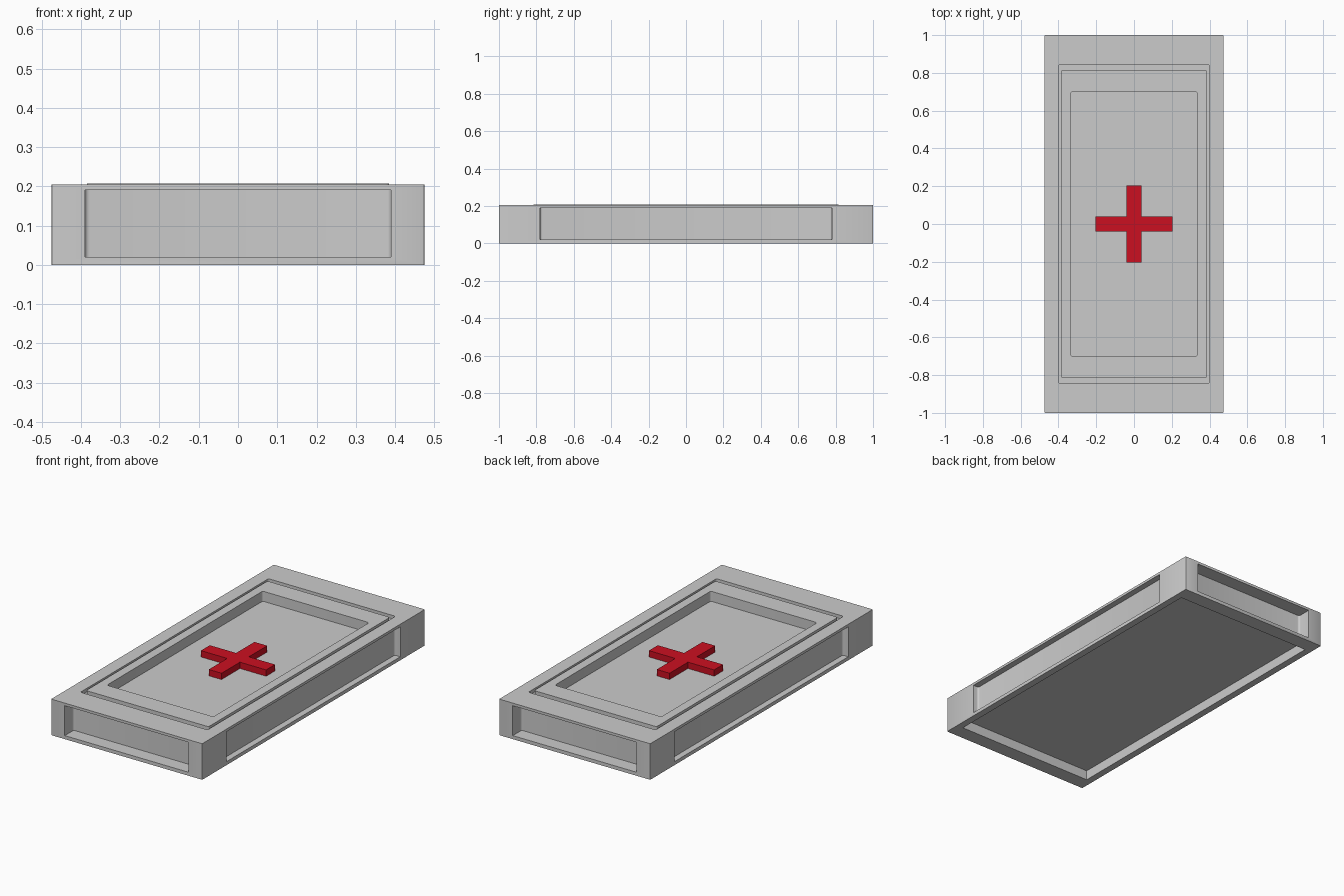
import bpy, bmesh

if "Cube" in bpy.data.objects:
    bpy.data.objects.remove(bpy.data.objects["Cube"])


def block(name, hx, hy, z0, z1, cx=0, cy=0, r=0, seg=4):
    """Box from half sizes and z range, with rounded vertical edges."""
    bm = bmesh.new()
    bmesh.ops.create_cube(bm, size=2)
    for v in bm.verts:
        v.co = (cx + v.co.x * hx, cy + v.co.y * hy, z1 if v.co.z > 0 else z0)
    if r:
        edges = [e for e in bm.edges if abs(e.verts[0].co.z - e.verts[1].co.z) > 1e-4]
        bmesh.ops.bevel(bm, geom=edges, offset=r, segments=seg, profile=0.5, affect='EDGES')
    me = bpy.data.meshes.new(name)
    bm.to_mesh(me)
    bm.free()
    ob = bpy.data.objects.new(name, me)
    bpy.context.collection.objects.link(ob)
    return ob


def cut(ob, cutter):
    """Subtract the cutter, then remove it."""
    cutter.hide_render = True
    m = ob.modifiers.new("cut", 'BOOLEAN')
    m.operation, m.solver, m.object = 'DIFFERENCE', 'EXACT', cutter
    bpy.context.view_layer.objects.active = ob
    bpy.ops.object.modifier_apply(modifier=m.name)
    bpy.data.objects.remove(cutter)


def smooth(ob):
    bpy.ops.object.select_all(action='DESELECT')
    ob.select_set(True)
    bpy.context.view_layer.objects.active = ob
    bpy.ops.object.shade_smooth_by_angle()


# Case body
body = block("case_body", 0.475, 1.0, 0, 0.205, r=0.005, seg=2)

# Recessed side panels, mirrored left/right and front/back
for s in (-1, 1):
    cut(body, block("side_cutter", 0.135, 0.78, 0.02, 0.19, cx=s * 0.575, r=0.012))
    cut(body, block("end_cutter", 0.39, 0.18, 0.02, 0.19, cy=s * 1.1, r=0.012))

# Hollow underside, groove around the lid, pocket in the top
cut(body, block("underside_cutter", 0.435, 0.915, -0.1, 0.055))
cut(body, block("groove_cutter", 0.40, 0.845, 0.185, 0.3, r=0.01))
cut(body, block("pocket_cutter", 0.335, 0.70, 0.15, 0.3, r=0.012))
smooth(body)

# Raised lid frame sitting inside the groove
lid = block("lid_frame", 0.385, 0.815, 0.185, 0.207, r=0.01)
cut(lid, block("lid_cutter", 0.335, 0.70, 0.1, 0.3, r=0.012))
smooth(lid)

# Red cross on the pocket floor, extruded from one outline
a, b = 0.205, 0.04
arm = [(b, -b), (a, -b), (a, b)]
pts = []
for k in range(4):
    pts += arm
    arm = [(-y, x) for x, y in arm]
bm = bmesh.new()
face = bm.faces.new([bm.verts.new((x, y, 0.149)) for x, y in pts])
top = bmesh.ops.extrude_face_region(bm, geom=[face])["geom"]
for v in top:
    if isinstance(v, bmesh.types.BMVert):
        v.co.z = 0.186
bmesh.ops.recalc_face_normals(bm, faces=bm.faces)
me = bpy.data.meshes.new("red_cross")
bm.to_mesh(me)
bm.free()
cross = bpy.data.objects.new("red_cross", me)
bpy.context.collection.objects.link(cross)
red = bpy.data.materials.new("red")
red.diffuse_color = (0.6, 0.005, 0.015, 1)
red.use_nodes = True
red.node_tree.nodes["Principled BSDF"].inputs["Base Color"].default_value = red.diffuse_color
me.materials.append(red)
